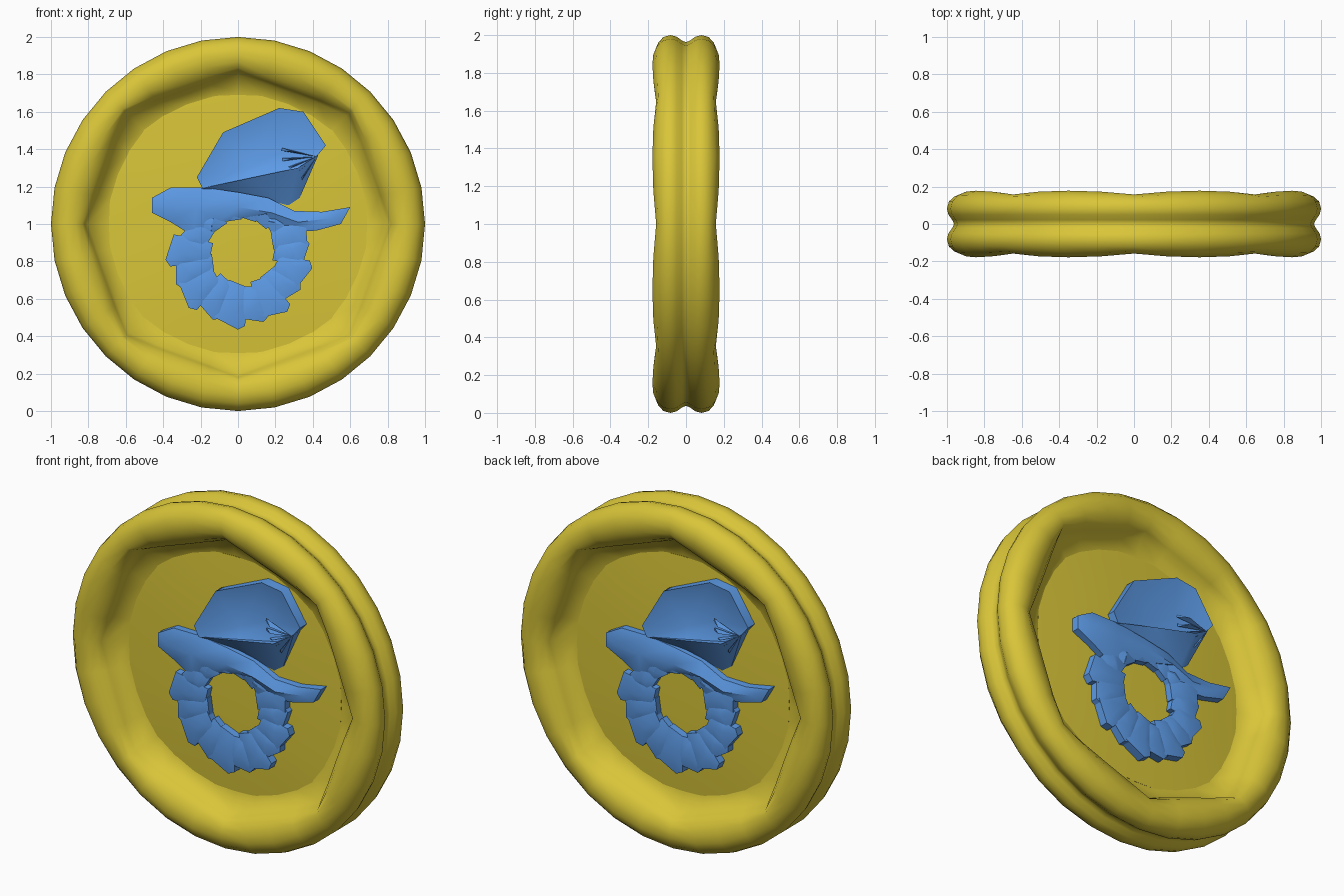
import bpy, bmesh, math
from math import sin, cos, pi, radians

if "Cube" in bpy.data.objects:
    bpy.data.objects.remove(bpy.data.objects["Cube"])

def material(name, color):
    m = bpy.data.materials.new(name)
    m.diffuse_color = color
    m.use_nodes = True
    m.node_tree.nodes["Principled BSDF"].inputs["Base Color"].default_value = m.diffuse_color
    return m

GOLD = material("yellow", (0.69, 0.56, 0.04, 1))
BLUE = material("blue", (0.11, 0.33, 0.80, 1))

def make_object(name, verts, faces, mat, angle):
    me = bpy.data.meshes.new(name)
    me.from_pydata(verts, [], faces)
    bm = bmesh.new()
    bm.from_mesh(me)
    bmesh.ops.recalc_face_normals(bm, faces=bm.faces)
    bm.to_mesh(me)
    bm.free()
    me.materials.append(mat)
    ob = bpy.data.objects.new(name, me)
    bpy.context.collection.objects.link(ob)
    bpy.ops.object.select_all(action='DESELECT')
    ob.select_set(True)
    bpy.context.view_layer.objects.active = ob
    bpy.ops.object.shade_smooth_by_angle(angle=radians(angle))
    return ob

N = 32

def lathe(name, loops, shape, angle):
    """Front profile loops (r, depth, ...) mirrored to the back, shaped per angle."""
    rows = [(l, -1) for l in reversed(loops)] + [(l, 1) for l in loops if l[1] > 0]
    verts, faces = [], []
    for l, side in rows:
        for i in range(N):
            a = 2 * pi * i / N
            r, d = shape(a, *l)
            verts.append((r * cos(a), side * d, 1 + r * sin(a)))
    for k in range(len(rows) - 1):
        for i in range(N):
            j = (i + 1) % N
            faces.append((k * N + i, k * N + j, (k + 1) * N + j, (k + 1) * N + i))
    faces += [tuple(range(N)), tuple(range((len(rows) - 1) * N, len(rows) * N))]
    return make_object(name, verts, faces, GOLD, angle)

# Double rounded rim: octagonal inner lip and gently waving crest
def rim_shape(a, r, d, pull, dip):
    w = (1 - cos(8 * a)) / 2            # 0 at octagon corners, 1 between them
    if 0.2 < a % (pi / 4) / (pi / 4) < 0.8:
        w = max(w, 0.75)
    r += 0.02 * sin(2 * a) ** 2 * (pull > 0.04)
    return r - pull * w, d - dip * (1 - w)

lathe("coin_rim", [
    (0.962, 0, 0, 0), (0.972, 0.022, 0, 0), (0.992, 0.05, 0, 0),
    (1.0, 0.082, 0, 0), (0.99, 0.12, 0, 0), (0.96, 0.155, 0, 0.008),
    (0.915, 0.178, 0, 0.02), (0.87, 0.172, 0.02, 0.02), (0.835, 0.145, 0.045, 0.015),
    (0.82, 0.11, 0.06, 0.01), (0.80, 0.06, 0.055, 0), (0.70, 0.025, 0.01, 0),
    (0.62, 0.015, 0, 0)], rim_shape, 50)

# Slightly domed centre disc, widest on the diagonals
def disc_shape(a, r, d):
    return r * (1 + 0.08 * sin(2 * a) ** 2), d

lathe("centre_disc", [(0.68, 0.0), (0.69, 0.026), (0.55, 0.036), (0.38, 0.044),
                      (0.2, 0.049), (0.04, 0.05)], disc_shape, 30)

def plate(outline, ridge, edge=-0.085, back=-0.03):
    """Relief plate: outline walls plus a fan up to each point's nearest ridge point."""
    n, m = len(outline), len(ridge)
    verts = [(x, back, z) for x, z in outline] + [(x, edge, z) for x, z in outline]
    verts += list(ridge)
    near = [2 * n + min(range(m), key=lambda k: (ridge[k][0] - x) ** 2 + (ridge[k][2] - z) ** 2)
            for x, z in outline]
    faces = [tuple(range(n))]
    for i in range(n):
        j = (i + 1) % n
        faces.append((i, j, n + j, n + i))
        faces.append((n + i, n + j, near[i]))
        lo, hi = near[i], near[j]
        while lo != hi:
            nxt = lo + (1 if hi > lo else -1)
            faces.append((n + j, nxt, lo))
            lo = nxt
    return verts, faces

def both_sides(name, verts, faces, angle):
    make_object("front_" + name, verts, faces, BLUE, angle)
    make_object("back_" + name, [(-x, -y, z) for x, y, z in verts], faces, BLUE, angle)

# Hollow upper part of the crest, scooped towards its lower edge
v, f = plate([(-0.19, 1.19), (-0.22, 1.25), (-0.08, 1.49), (0.22, 1.62), (0.35, 1.60),
              (0.47, 1.42), (0.42, 1.36), (0.32, 1.30), (0.06, 1.245)],
             [(0.06, -0.06, 1.31), (0.23, -0.05, 1.38)], edge=-0.095)
both_sides("crest", v, f, 50)

# Folded flap under the crest, jutting out along its top edge and facing down
fold = [(-0.20, 1.19), (0.06, 1.245), (0.32, 1.30), (0.43, 1.37)]
hem = [(-0.19, 1.185), (0.04, 1.155), (0.27, 1.10), (0.33, 1.14)]
fy = [-0.09, -0.115, -0.13, -0.10]
v = [(x, y, z) for (x, z), y in zip(fold, fy)] + [(x, -0.05, z) for x, z in hem]
v += [(x, -0.03, z) for x, z in fold] + [(x, -0.03, z) for x, z in hem]
f = [(0, 4, 12, 8), (3, 7, 15, 11)]
for i in range(3):
    f += [(i, i + 1, i + 5, i + 4), (i, i + 1, i + 9, i + 8), (i + 4, i + 5, i + 13, i + 12),
          (i + 8, i + 9, i + 13, i + 12)]
both_sides("crest_flap", v, f, 40)

# Thin creases fanning out at the right of the crest
v, f = [], []
for k in range(5):
    a = radians(168 + 17 * k)
    L = 0.19 - 0.008 * k
    ux, uz = cos(a), sin(a)
    b = len(v)
    v += [(0.42, -0.10, 1.36), (0.42 + L * ux - 0.008 * uz, -0.075, 1.36 + L * uz + 0.008 * ux),
          (0.42 + L * ux + 0.008 * uz, -0.075, 1.36 + L * uz - 0.008 * ux),
          (0.42 + 0.7 * L * ux, -0.12, 1.36 + 0.7 * L * uz)]
    f += [(b, b + 1, b + 3), (b, b + 3, b + 2), (b + 1, b + 2, b + 3), (b, b + 2, b + 1)]
both_sides("crest_creases", v, f, 20)

# Swept brim band with a pointed tail
v, f = plate([(-0.46, 1.06), (-0.46, 1.14), (-0.36, 1.195), (-0.18, 1.195), (0.0, 1.17),
              (0.16, 1.14), (0.30, 1.07), (0.45, 1.065), (0.60, 1.09), (0.55, 1.0),
              (0.42, 0.965), (0.28, 0.955), (0.20, 1.0), (0.12, 1.05), (0.02, 1.03),
              (-0.12, 1.0), (-0.24, 0.935), (-0.36, 1.01)],
             [(-0.38, -0.115, 1.10), (-0.22, -0.12, 1.09), (0.0, -0.12, 1.09),
              (0.18, -0.115, 1.06), (0.32, -0.11, 1.01), (0.5, -0.1, 1.03)])
both_sides("brim", v, f, 50)

# Ragged ring of broad overlapping leaves
v, f = [], []

def leaf(a, ri, ro, h, edge):
    def pt(r, t):
        return (0.025 + r * cos(a + t), 0.85 + r * sin(a + t))
    outline = [pt(ri, -h * 1.2), pt(0.28, -h * 1.1), pt(ro - 0.025, -h), pt(ro + 0.01, h * 0.6),
               pt(ro - 0.01, h * 1.05), pt(0.28, h * 1.15), pt(ri + 0.02, h * 1.3)]
    c1, c2 = pt(ri + 0.05, 0.05), pt(ro - 0.08, 0.07)
    pv, pf = plate(outline, [(c1[0], -0.103, c1[1]), (c2[0], -0.105, c2[1])], edge=edge)
    b = len(v)
    v.extend(pv)
    f.extend(tuple(i + b for i in q) for q in pf)

LEAVES = 13
for k in range(LEAVES):
    a = radians(158 + 242 * k / (LEAVES - 1))
    ro = (0.405 if k % 2 else 0.385) - 0.035 * max(0, cos(a)) - 0.05 * (k in (0, LEAVES - 1))
    leaf(a, 0.165 + 0.02 * (k % 3 == 0), ro, radians(12.5), -0.085 - 0.004 * (k % 2))
# Short leaves closing the ring under the brim
for d in (60, 82, 108, 134):
    leaf(radians(d), 0.175, 0.30, radians(13), -0.085)
both_sides("leaf_ring", v, f, 40)
